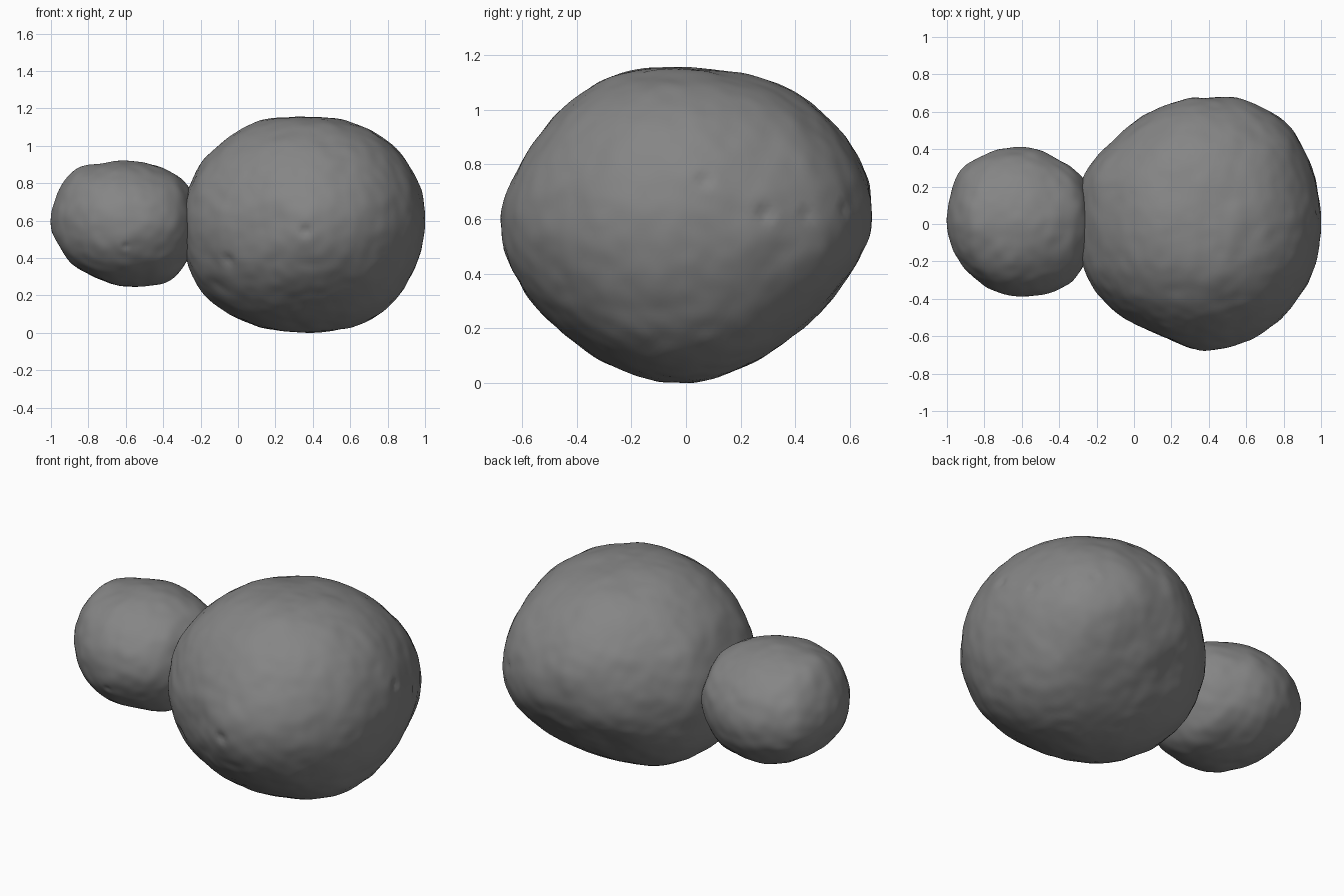
import bpy, bmesh, math
from mathutils import Vector, noise

if "Cube" in bpy.data.objects:
    bpy.data.objects.remove(bpy.data.objects["Cube"])

rock = bpy.data.materials.new("dark grey rock")
rock.diffuse_color = (0.235, 0.235, 0.235, 1)
rock.use_nodes = True
rock.node_tree.nodes["Principled BSDF"].inputs["Base Color"].default_value = rock.diffuse_color


def polar_table(points, c, axes, i, j):
    """Outline points -> sorted (angle, radius ratio) around an ellipse."""
    t = []
    for a, b in points:
        p, q = (a - c[i]) / axes[i], (b - c[j]) / axes[j]
        t.append((math.atan2(q, p), math.hypot(p, q)))
    return sorted(t)


def lookup(t, ang):
    """Smooth periodic interpolation of the outline."""
    n = len(t)
    k = next((m for m in range(n) if t[m][0] > ang), n)
    a0, a1 = t[k - 1][0], t[k % n][0]
    f = ((ang - a0) % math.tau) / ((a1 - a0) % math.tau)
    r0, r1, r2, r3 = (t[(k + m) % n][1] for m in (-2, -1, 0, 1))
    return r1 + 0.5 * f * (r2 - r0 + f * (2 * r0 - 5 * r1 + 4 * r2 - r3
                                          + f * (3 * (r1 - r2) + r3 - r0)))


def lobe(name, c, axes, front, top, side, dents):
    """Sphere shaped to three outlines, with dents and fine roughness."""
    tabs = [(polar_table(front, c, axes, 0, 2), 0, 2, 1),
            (polar_table(top, c, axes, 0, 1), 0, 1, 2),
            (polar_table(side, c, axes, 1, 2), 1, 2, 0)]
    dents = [(Vector(d).normalized(), w, h) for d, w, h in dents]
    bm = bmesh.new()
    bmesh.ops.create_icosphere(bm, subdivisions=6, radius=1)
    for v in bm.verts:
        u = v.co.normalized()
        total = ratio = 0
        for t, i, j, k in tabs:
            w = (1 - u[k] ** 2 + 1e-4) / (u[k] ** 2 + 0.015)
            ratio += w * lookup(t, math.atan2(u[j], u[i]))
            total += w
        p = Vector([u[k] * axes[k] for k in range(3)]) * (ratio / total)
        d = p.normalized()
        off = 0.006 * noise.noise(p * 6 + Vector(c)) + 0.004 * noise.noise(p * 14)
        for dd, w, h in dents:
            off -= h * math.exp(-(d.angle(dd) / w) ** 2)
        v.co = p + d * off + Vector(c)
    me = bpy.data.meshes.new(name)
    bm.to_mesh(me)
    bm.free()
    me.materials.append(rock)
    ob = bpy.data.objects.new(name, me)
    bpy.context.collection.objects.link(ob)
    return ob


# Large lobe
big = lobe(
    "comet_body", (0.36, 0, 0.59), (0.64, 0.68, 0.58),
    [(0.35, 1.16), (0.09, 1.13), (-0.09, 1.02), (-0.22, 0.87), (-0.28, 0.74),
     (-0.29, 0.57), (-0.275, 0.38), (-0.2, 0.23), (0.01, 0.07), (0.14, 0.025),
     (0.33, 0.005), (0.65, 0.05), (0.83, 0.165), (0.945, 0.35), (1, 0.6),
     (0.97, 0.79), (0.86, 0.97), (0.73, 1.08), (0.6, 1.13)],
    [(-0.28, 0.24), (-0.14, 0.415), (0.04, 0.57), (0.24, 0.655), (0.43, 0.685),
     (0.56, 0.675), (0.7, 0.62), (0.83, 0.525), (0.93, 0.35), (1, 0.02),
     (0.95, -0.27), (0.79, -0.5), (0.59, -0.63), (0.39, -0.675), (0.24, -0.63),
     (0.08, -0.57), (-0.16, -0.41), (-0.27, -0.24), (-0.29, 0)],
    [(-0.08, 1.16), (0.1, 1.145), (0.31, 1.11), (0.49, 1), (0.61, 0.865),
     (0.68, 0.67), (0.64, 0.51), (0.55, 0.34), (0.41, 0.19), (0.2, 0.065),
     (-0.02, 0.005), (-0.26, 0.065), (-0.45, 0.185), (-0.61, 0.37), (-0.68, 0.54),
     (-0.67, 0.65), (-0.61, 0.79), (-0.5, 0.96), (-0.36, 1.08), (-0.225, 1.145)],
    [((-0.19, 0.45, -0.25), 0.18, 0.02), ((-0.38, -0.42, -0.18), 0.05, 0.015),
     ((-0.44, -0.3, -0.32), 0.1, 0.012), ((0, -0.66, -0.04), 0.04, 0.015),
     ((0.64, 0.07, 0.16), 0.04, 0.012), ((0.57, 0.28, 0.03), 0.04, 0.015),
     ((0.5, 0.42, 0.03), 0.03, 0.012), ((0.38, 0.55, 0.05), 0.03, 0.012)])

# Small lobe
small = lobe(
    "small_lobe", (-0.62, 0.01, 0.585), (0.38, 0.4, 0.335),
    [(-0.97, 0.74), (-0.87, 0.875), (-0.74, 0.905), (-0.6, 0.92), (-0.42, 0.89),
     (-0.28, 0.805), (-0.22, 0.6), (-0.28, 0.37), (-0.36, 0.285), (-0.51, 0.25),
     (-0.71, 0.285), (-0.87, 0.36), (-0.96, 0.47), (-1, 0.6)],
    [(-1, -0.03), (-0.985, 0.11), (-0.935, 0.28), (-0.8, 0.37), (-0.6, 0.41),
     (-0.41, 0.35), (-0.28, 0.25), (-0.22, 0), (-0.28, -0.24), (-0.4, -0.35),
     (-0.585, -0.385), (-0.77, -0.345), (-0.92, -0.22)],
    [(0.01 + 0.4 * math.cos(a * math.pi / 6), 0.585 + 0.335 * math.sin(a * math.pi / 6))
     for a in range(12)],
    [((0.02, -0.38, -0.12), 0.05, 0.008)])

# Fuse the lobes at the neck
mod = big.modifiers.new("fuse", 'BOOLEAN')
mod.operation = 'UNION'
mod.solver = 'EXACT'
mod.object = small
bpy.context.view_layer.objects.active = big
big.select_set(True)
bpy.ops.object.modifier_apply(modifier=mod.name)
bpy.data.objects.remove(small, do_unlink=True)

# Rest on the ground, smooth shading with a crisp neck
low = min(v.co.z for v in big.data.vertices)
for v in big.data.vertices:
    v.co.z -= low
bpy.ops.object.shade_smooth_by_angle(angle=math.radians(40))
